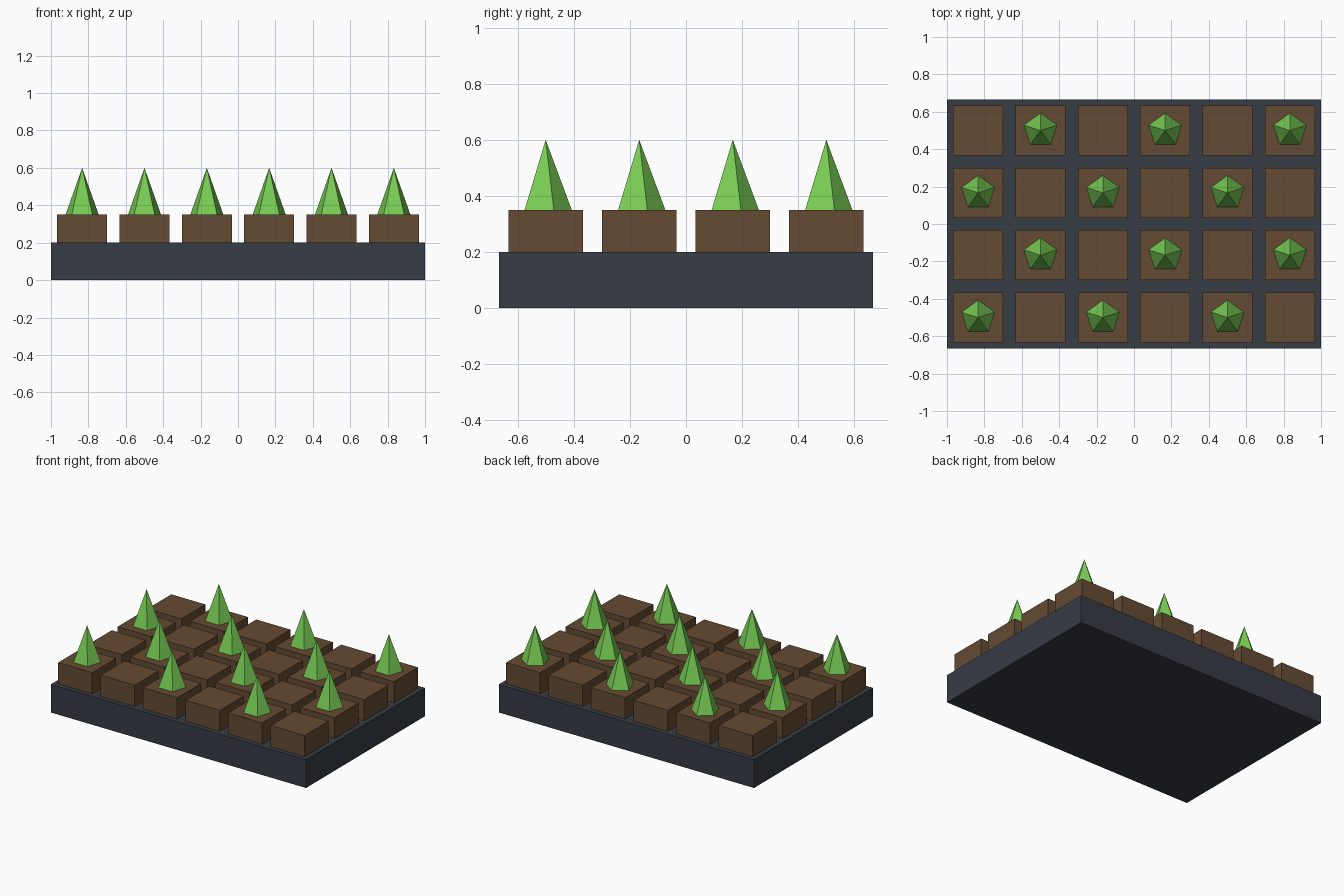
import bpy

if "Cube" in bpy.data.objects:
    bpy.data.objects.remove(bpy.data.objects["Cube"])

PITCH = 1 / 3          # cell spacing
COLS, ROWS = 6, 4
TRAY_H, SOIL_H, PLANT_H = 0.2, 0.15, 0.25


def material(name, rgb):
    mat = bpy.data.materials.new(name)
    mat.diffuse_color = (*rgb, 1)
    mat.use_nodes = True
    mat.node_tree.nodes["Principled BSDF"].inputs["Base Color"].default_value = mat.diffuse_color
    return mat


def finish(name, mat):
    obj = bpy.context.object
    obj.name = name
    obj.data.materials.append(mat)
    return obj


def box(name, mat, size, x, y, z_bottom):
    bpy.ops.mesh.primitive_cube_add(size=1, location=(x, y, z_bottom + size[2] / 2))
    bpy.context.object.scale = size
    bpy.ops.object.transform_apply(location=False, rotation=False, scale=True)
    return finish(name, mat)


tray_mat = material("tray_slate", (0.038, 0.045, 0.06))
soil_mat = material("soil_brown", (0.13, 0.07, 0.033))
leaf_mat = material("leaf_green", (0.19, 0.61, 0.09))

# Base tray
box("tray", tray_mat, (COLS * PITCH, ROWS * PITCH, TRAY_H), 0, 0, 0)

# Soil blocks on a grid, with five-sided seedlings in a checker pattern
for row in range(ROWS):
    for col in range(COLS):
        x = (col - (COLS - 1) / 2) * PITCH
        y = (row - (ROWS - 1) / 2) * PITCH
        box(f"soil_block_{row}_{col}", soil_mat,
            (0.8 * PITCH, 0.8 * PITCH, SOIL_H), x, y, TRAY_H)
        if (row + col) % 2 == 0:
            bpy.ops.mesh.primitive_cone_add(
                vertices=5, radius1=0.093, radius2=0, depth=PLANT_H,
                location=(x, y, TRAY_H + SOIL_H + PLANT_H / 2))
            finish(f"seedling_{row}_{col}", leaf_mat)
